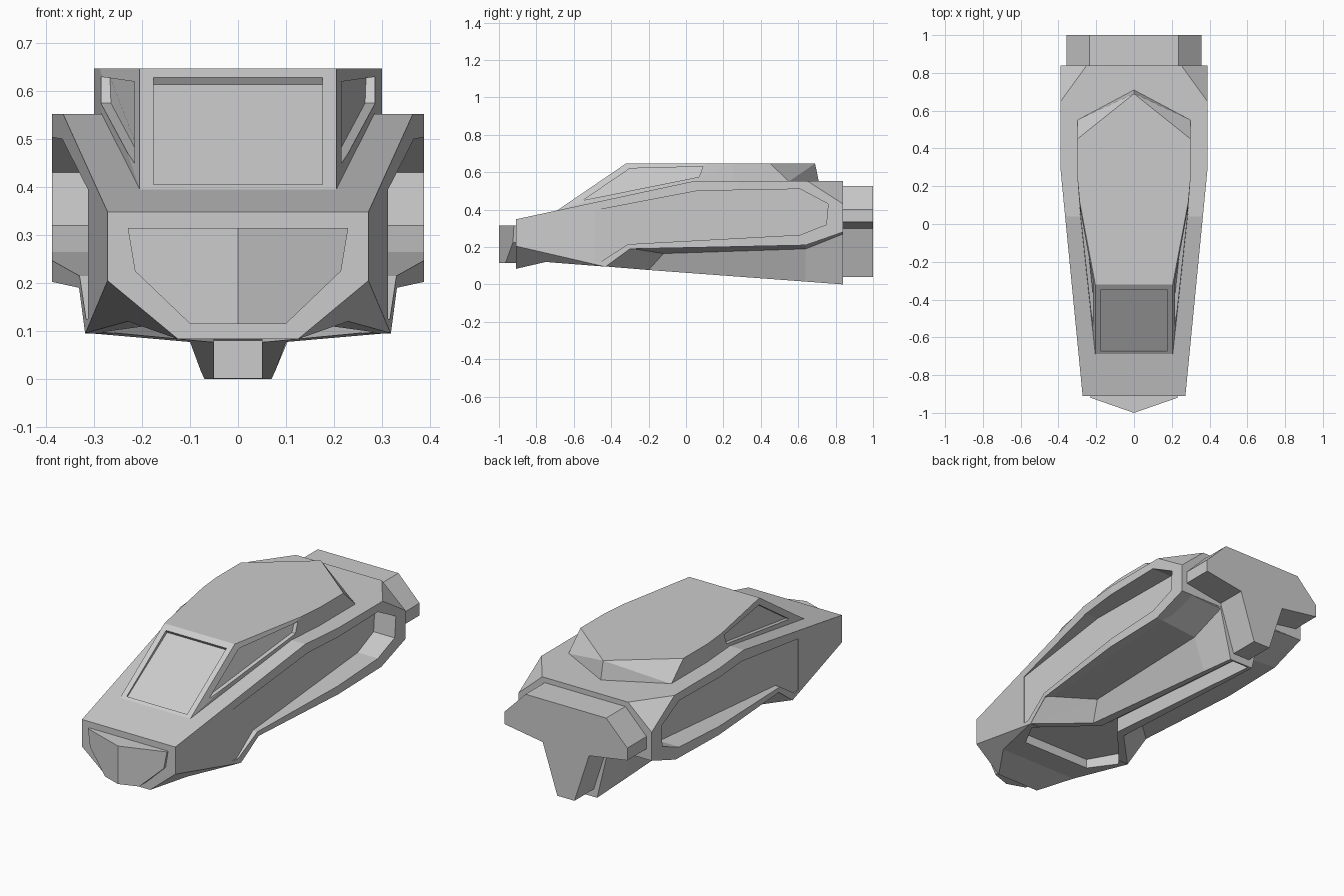
import bpy, bmesh
from mathutils import Vector

if "Cube" in bpy.data.objects:
    bpy.data.objects.remove(bpy.data.objects["Cube"])


def finish(name, bm):
    bmesh.ops.remove_doubles(bm, verts=bm.verts, dist=0.0005)
    bmesh.ops.recalc_face_normals(bm, faces=bm.faces)
    me = bpy.data.meshes.new(name)
    bm.to_mesh(me)
    bm.free()
    ob = bpy.data.objects.new(name, me)
    bpy.context.collection.objects.link(ob)
    return ob


def prism(pts, axis, a, b):
    """Extrude a 2D outline along an axis; a and b may be one value per point."""
    bm = bmesh.new()
    n = len(pts)

    def ring(t):
        ts = t if isinstance(t, list) else [t] * n
        order = {'x': lambda p, t: (t, p[0], p[1]),
                 'y': lambda p, t: (p[0], t, p[1]),
                 'z': lambda p, t: (p[0], p[1], t)}[axis]
        return [bm.verts.new(order(p, v)) for p, v in zip(pts, ts)]
    lo, hi = ring(a), ring(b)
    bm.faces.new(lo)
    bm.faces.new(hi)
    for i in range(n):
        j = (i + 1) % n
        bm.faces.new((lo[i], lo[j], hi[j], hi[i]))
    bmesh.ops.recalc_face_normals(bm, faces=bm.faces)
    return bm


def trim(bm, p, q, r, inside):
    """Slice off the side away from 'inside', on both left and right."""
    for s in (1, -1):
        a, b, c, k = [Vector((s * v[0], v[1], v[2])) for v in (p, q, r, inside)]
        n = (b - a).cross(c - a).normalized()
        if n.dot(k - a) > 0:
            n = -n
        bmesh.ops.bisect_plane(bm, geom=bm.verts[:] + bm.edges[:] + bm.faces[:],
                               dist=1e-5, plane_co=a, plane_no=n, clear_outer=True)
        bmesh.ops.holes_fill(bm, edges=[e for e in bm.edges if e.is_boundary], sides=0)


def cut(ob, bm):
    cutter = finish("cutter", bm)
    cutter.hide_render = True
    m = ob.modifiers.new("cut", 'BOOLEAN')
    m.operation = 'DIFFERENCE'
    m.solver = 'EXACT'
    m.object = cutter
    bpy.context.view_layer.objects.active = ob
    bpy.ops.object.modifier_apply(modifier=m.name)
    bpy.data.objects.remove(cutter)


def mirror_profile(half):
    return half + [(-x, z) for x, z in reversed(half)]


MID = (0, 0, 0.35)
W = .388

# Main hull: side profile, tapered in plan, chin and rear corners sliced
bm = prism([(-.91, .348), (.04, .552), (.84, .552), (.84, .28), (.64, .21),
            (-.3, .19), (-.43, .095), (-.75, .12), (-.91, .083)], 'x', -W, W)
trim(bm, (.272, -.91, 0), (W, .28, 0), (.272, -.91, 1), MID)
trim(bm, (.272, -.91, .205), (.125, -.91, .083), (.32, -.43, .095), MID)
trim(bm, (W, .65, .552), (W, .84, .43), (.25, .84, .552), MID)
hull = finish("hull", bm)

# Side panels, sinking deeper toward the rear
panel = [(-.49, .395), (.06, .5), (.61, .51), (.76, .43), (.75, .32),
         (.61, .265), (-.31, .215), (-.45, .125), (-.49, .125)]
for s in (1, -1):
    cut(hull, prism(panel, 'x', [s * (.31 - .036 * (y + .49)) for y, z in panel], s * .5))

# Keel: flange outer edge, inner edge and bottom edge at four stations
rows = [[(.318, -.43, .096)] * 3,
        [(.33, -.3, .193), (.14, -.12, .165), (.1, -.2, .077)],
        [(.385, .64, .213), (.14, .64, .19), (.077, .64, .015)],
        [(.386, .838, .283), (.135, .84, .27), (.07, .84, 0)]]
bm = bmesh.new()
rings = [[bm.verts.new(p) for p in r] +
         [bm.verts.new((-x, y, z)) for x, y, z in reversed(r)] for r in rows]
for r0, r1 in zip(rings, rings[1:]):
    for i in range(6):
        j = (i + 1) % 6
        bm.faces.new((r0[i], r0[j], r1[j], r1[i]))
bm.faces.new(rings[-1])
keel = finish("keel", bm)

# Channel along the keel bottom, opening into a wider pocket under the chin
cut(keel, prism([(-.25, -.1), (-.25, .16), (.83, .08), (.83, -.1)], 'x', -.05, .05))
pocket = mirror_profile([(.2, -.61), (.285, -.46), (.05, -.19)])
for ob in (hull, keel):
    cut(ob, prism(pocket, 'z', 0, .158))

# Cabin
half = [(.205, -.69, .395), (.284, .04, .55), (.3, .25, .55), (.3, .55, .55), (0, .71, .55),
        (.205, -.32, .647), (.288, .12, .647), (.3, .25, .647), (.3, .45, .647), (0, .69, .647)]
bm = bmesh.new()
for x, y, z in half:
    for s in (1, -1):
        bm.verts.new((s * x, y, z))
bmesh.ops.remove_doubles(bm, verts=bm.verts, dist=0.0005)
bmesh.ops.convex_hull(bm, input=bm.verts)
bmesh.ops.dissolve_limit(bm, angle_limit=0.02, verts=bm.verts, edges=bm.edges)
cabin = finish("cabin", bm)

# Windscreen and side window recesses
cut(cabin, prism([(-.671, .399), (-.339, .614), (-.40, .71), (-.725, .485)], 'x', -.176, .176))
for s in (1, -1):
    cut(cabin, prism([(-.55, .45), (-.3, .62), (.09, .63), (.07, .575)], 'x',
                     [s * x for x in (.198, .195, .267, .265)], s * .5))

# Wedge-shaped nose plate
bm = prism(mirror_profile([(.23, .315), (.215, .225), (.1, .115)]), 'y', -1, -.9)
trim(bm, (0, -1, 0), (.23, -.92, 0), (0, -1, 1), (0, -.9, .2))
finish("nose", bm)

# Rear engine block with T-shaped section
finish("rear_block", prism(mirror_profile(
    [(.235, .525), (.358, .4), (.358, .335), (.135, .3), (.05, .04)]), 'y', .835, 1))
